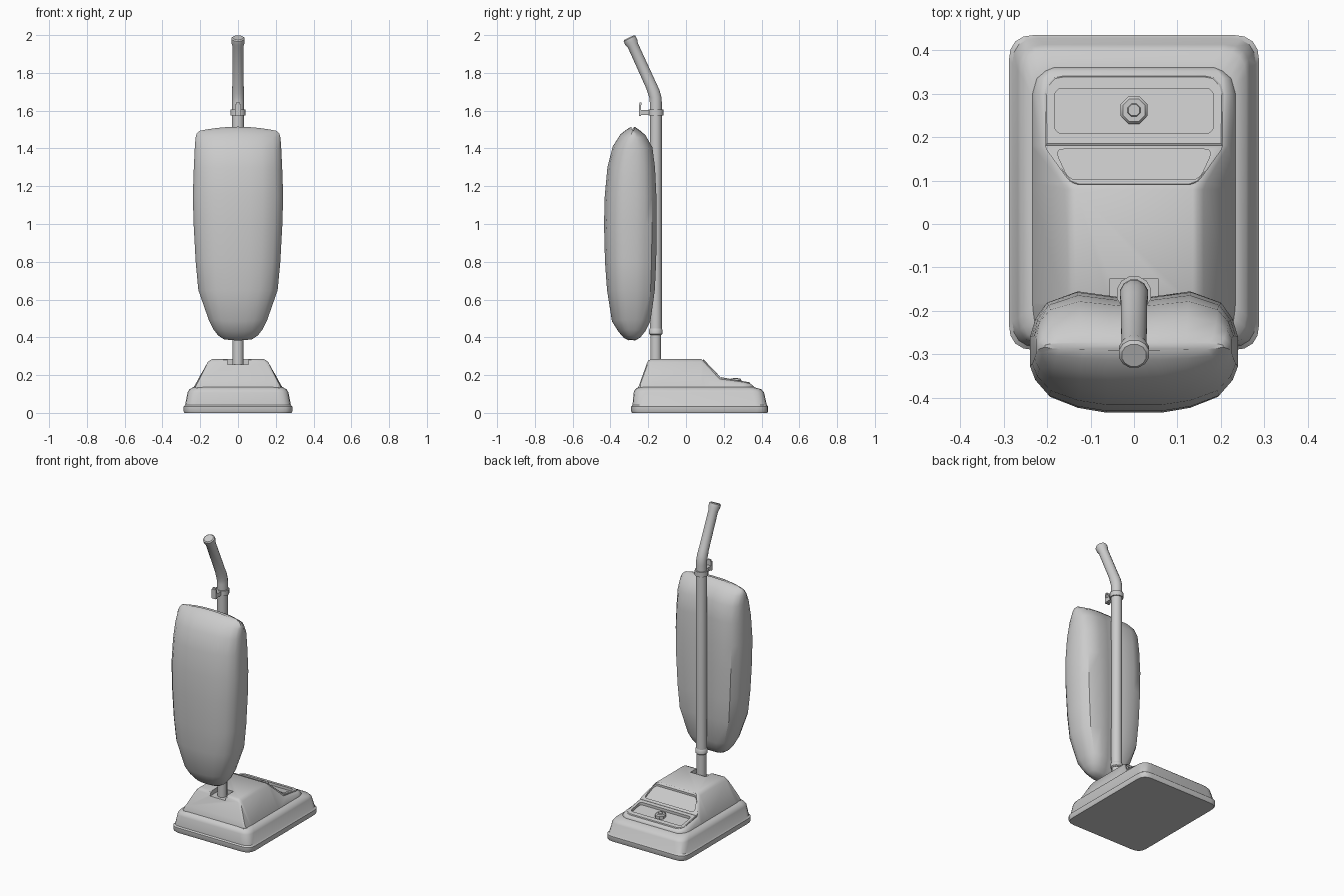
import bpy, bmesh
from math import sin, cos, pi, radians
from mathutils import Vector

if "Cube" in bpy.data.objects:
    bpy.data.objects.remove(bpy.data.objects["Cube"])


def loft(name, rings):
    """Closed, capped skin through equally sized rings of points."""
    bm = bmesh.new()
    rows = [[bm.verts.new(p) for p in r] for r in rings]
    n = len(rows[0])
    for a, b in zip(rows, rows[1:]):
        for i in range(n):
            j = (i + 1) % n
            bm.faces.new((a[i], a[j], b[j], b[i]))
    bm.faces.new(rows[0])
    bm.faces.new(rows[-1])
    bmesh.ops.recalc_face_normals(bm, faces=bm.faces)
    me = bpy.data.meshes.new(name)
    bm.to_mesh(me)
    bm.free()
    ob = bpy.data.objects.new(name, me)
    bpy.context.collection.objects.link(ob)
    return ob


def rounded(pts, r, seg=3):
    """Outline with every corner rounded."""
    out = []
    for i, p in enumerate(pts):
        p, a, b = Vector(p), Vector(pts[i - 1]), Vector(pts[(i + 1) % len(pts)])
        s, e = p + (a - p).normalized() * r, p + (b - p).normalized() * r
        for k in range(seg + 1):
            t = k / seg
            out.append(s * (1 - t) ** 2 + p * 2 * t * (1 - t) + e * t * t)
    return out


def mirrored(half):
    """Complete an outline given its right half, bottom to top."""
    return half + [(-x, y) for x, y in reversed(half)]


def slab(name, outline, plane, lo, hi, inset=0):
    """Outline draped over a sloping plane; optional chamfered top."""
    cy = sum(p[1] for p in outline) / len(outline)
    def ring(h, k):
        pts = [(x * (1 - k), cy + (y - cy) * (1 - 2 * k)) for x, y in outline]
        return [(x, y, plane(y) + h) for x, y in pts]
    rings = [ring(lo, 0), ring(hi - inset, 0)]
    if inset:
        rings.append(ring(hi, 0.02))
    return loft(name, rings)


def tube(name, path, sides=12):
    """Round tube in the yz plane: (y, z, radius, backward lean in degrees)."""
    rings = []
    for y, z, r, lean in path:
        c, s = cos(radians(lean)), sin(radians(lean))
        angs = [2 * pi * (i + 0.5) / sides for i in range(sides)]
        rings.append([(r * cos(a), y + r * sin(a) * c, z + r * sin(a) * s) for a in angs])
    return loft(name, rings)


def box(name, x, y0, y1, z0, z1):
    base = [(-x, y0), (x, y0), (x, y1), (-x, y1)]
    return loft(name, [[(a, b, z) for a, b in base] for z in (z0, z1)])


def cut(ob, cutter):
    m = ob.modifiers.new("cut", 'BOOLEAN')
    m.operation, m.solver, m.object = 'DIFFERENCE', 'EXACT', cutter
    bpy.context.view_layer.objects.active = ob
    bpy.ops.object.modifier_apply(modifier=m.name)


# base skirt: half width, rear y, front y, height
skirt = []
for x, y0, y1, z in [(.284, -.286, .431, 0), (.288, -.290, .435, .008), (.288, -.290, .435, .034),
                     (.280, -.283, .428, .042), (.267, -.277, .413, .108), (.258, -.270, .400, .124),
                     (.235, -.250, .355, .138)]:
    skirt.append([(p.x, p.y, z) for p in rounded([(-x, y0), (x, y0), (x, y1), (-x, y1)], .06, 4)])
loft("base_skirt", skirt)

# motor hood: cross-sections along y (y, top height, foot half width)
hood_rings = []
for y, z, wb in [(-.252, .137, .215), (-.240, .170, .228), (-.205, .268, .233), (-.198, .279, .234),
                 (-.182, .285, .235), (.080, .285, .235), (.095, .274, .235), (.180, .185, .235),
                 (.300, .1634, .235), (.335, .157, .225), (.352, .148, .205), (.360, .137, .185)]:
    def w(h):
        return wb - (h - .135) * .56
    e = min(.016, (z - .135) * .4)
    half = [(wb, .12), (wb, .135), (w(z - e), z - e), (w(z) - e * .3, z - e * .3), (w(z) - e, z)]
    hood_rings.append([(x, y, h) for x, h in mirrored(half)])
hood = loft("motor_hood", hood_rings)


# control panel plates on the two front slopes
def deck(y):
    return .185 - (y - .18) * .18


def slope(y):
    return .185 - (y - .18) * 1.05


lower = rounded(mirrored([(.205, .181), (.205, .30), (.175, .338)]), .022)
lower = slab("panel_lower", mirrored([(.204, .181), (.206, .30), (.20, .32), (.185, .336), (.165, .34)]),
             deck, -.02, .005, .003)
upper = slab("panel_upper", mirrored([(.13, .091), (.147, .097), (.158, .11), (.202, .172), (.204, .181)]),
             slope, -.02, .007, .003)
bpy.data.objects.remove(bpy.data.objects.get("unused")) if bpy.data.objects.get("unused") else None

# recesses in the panel and the pole slot in the hood
recess_low = slab("recess_low", rounded(mirrored([(.183, .208), (.183, .312)]), .02), deck, -.012, .06)
recess_up = slab("recess_up", rounded(mirrored([(.150, .102), (.182, .172)]), .02), slope, -.006, .06)
pole_slot = box("pole_slot", .055, -.30, -.125, .257, .40)
for target, cutter in [(lower, recess_low), (hood, recess_low), (upper, recess_up),
                       (hood, recess_up), (hood, pole_slot)]:
    cut(target, cutter)
for c in (recess_low, recess_up, pole_slot):
    bpy.data.objects.remove(c)

# round knob in the lower recess
knob = []
for r, z in [(.034, .150), (.034, .174), (.028, .181), (.016, .181), (.014, .186)]:
    knob.append([(r * cos(pi * (i + .5) / 4), .262 + r * sin(pi * (i + .5) / 4), z) for i in range(8)])
loft("panel_knob", knob)

# pole, collars and handle
tube("lower_pole", [(-.16, .24, .029, 0), (-.16, .43, .029, 0)])
tube("pole_collar", [(-.16, .412, .031, 0), (-.16, .418, .037, 0), (-.16, .440, .037, 0), (-.16, .448, .032, 0)])
tube("main_pole", [(-.16, .43, .033, 0), (-.16, 1.645, .033, 0), (-.162, 1.67, .033, 7),
                   (-.171, 1.70, .033, 17), (-.184, 1.732, .031, 23), (-.281, 1.945, .030, 25),
                   (-.290, 1.963, .036, 25), (-.299, 1.982, .036, 25), (-.302, 1.987, .029, 25)])

# cord hook
tube("hook_collar", [(-.16, 1.574, .041, 0), (-.16, 1.606, .041, 0)])
box("hook_arm", .015, -.245, -.185, 1.577, 1.604)
box("hook_tip", .015, -.249, -.238, 1.572, 1.632)
box("hook_lip", .011, -.247, -.236, 1.630, 1.642)

# dust bag: unit half outline lofted through (z, half width, rear y, front y, arch)
shape = [(0, -1), (.27, -1), (.55, -.92), (.82, -.74), (.95, -.48), (1, -.25),
         (1, .25), (.95, .55), (.84, .82), (.55, 1), (.25, .93)]
shape = shape + [(0, .87)] + [(-x, y) for x, y in reversed(shape[1:])]
bag = []
for z, hw, y0, y1, arch in [(.384, .075, -.305, -.265, -.006), (.398, .105, -.330, -.240, -.012),
                            (.43, .130, -.358, -.214, -.012), (.485, .155, -.392, -.188, -.008),
                            (.65, .210, -.418, -.165, 0), (.80, .224, -.429, -.158, 0),
                            (1.0, .235, -.434, -.155, 0), (1.15, .239, -.430, -.157, 0),
                            (1.30, .234, -.416, -.164, .004), (1.41, .229, -.388, -.178, .012),
                            (1.475, .225, -.347, -.214, .02), (1.502, .219, -.312, -.248, .024),
                            (1.515, .205, -.290, -.272, .022)]:
    cy, d = (y0 + y1) / 2, (y1 - y0) / 2
    bag.append([(x * hw, cy + y * d, z - arch * x * x) for x, y in shape])
loft("dust_bag", bag)

# smooth shading with crisp edges
bpy.ops.object.select_all(action='DESELECT')
for ob in bpy.context.scene.objects:
    ob.select_set(True)
    bpy.context.view_layer.objects.active = ob
bpy.ops.object.shade_smooth_by_angle(angle=radians(35))
